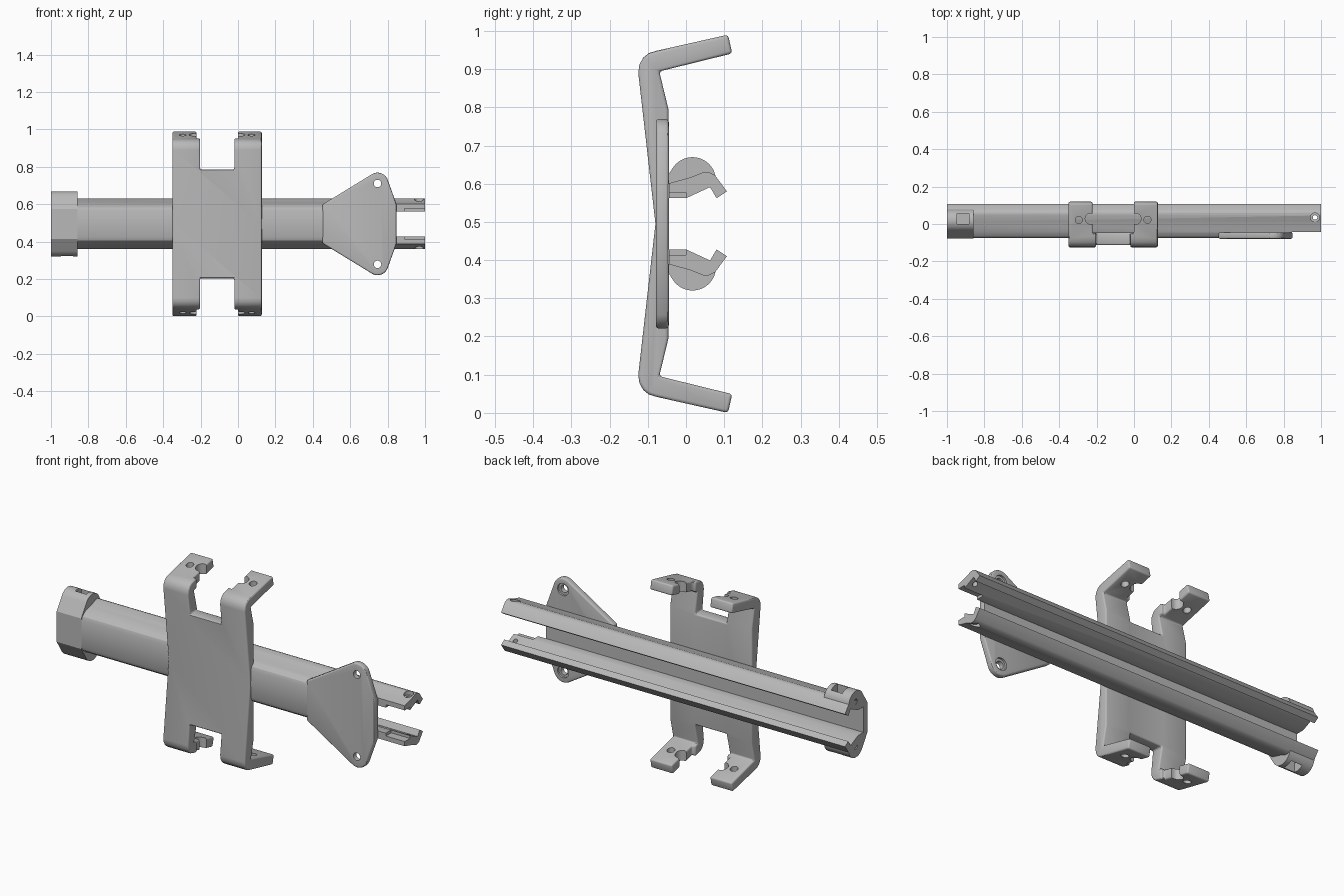
import bpy, math
from mathutils import Vector
from mathutils.geometry import convex_hull_2d

if "Cube" in bpy.data.objects:
    bpy.data.objects.remove(bpy.data.objects["Cube"], do_unlink=True)

MID = 0.495  # height of the mirror plane
grey = bpy.data.materials.new("plain grey plastic")
grey.use_nodes = True
grey.diffuse_color = (0.48, 0.48, 0.48, 1)
grey.node_tree.nodes["Principled BSDF"].inputs["Base Color"].default_value = grey.diffuse_color

ORDER = {"x": lambda a, b, t: (t, a, b), "y": lambda a, b, t: (a, t, b), "z": lambda a, b, t: (a, b, t)}


def prism(name, pts, axis, lo, hi):
    """Extrude a closed outline along an axis; z is measured from the mirror plane."""
    n = len(pts)
    verts = [ORDER[axis](a, b, t) for t in (lo, hi) for a, b in pts]
    faces = [list(range(n)), list(range(n, 2 * n))]
    faces += [(i, (i + 1) % n, n + (i + 1) % n, n + i) for i in range(n)]
    mesh = bpy.data.meshes.new(name)
    mesh.from_pydata(verts, [], faces)
    obj = bpy.data.objects.new(name, mesh)
    bpy.context.collection.objects.link(obj)
    obj.location.z = MID
    bpy.ops.object.select_all(action="DESELECT")
    bpy.context.view_layer.objects.active = obj
    obj.select_set(True)
    bpy.ops.object.mode_set(mode="EDIT")
    bpy.ops.mesh.select_all(action="SELECT")
    bpy.ops.mesh.normals_make_consistent(inside=False)
    bpy.ops.object.mode_set(mode="OBJECT")
    mesh.materials.append(grey)
    return obj


def circle(a, b, r, n=32):
    return [(a + r * math.cos(2 * math.pi * i / n), b + r * math.sin(2 * math.pi * i / n)) for i in range(n)]


def rect(a0, a1, b0, b1):
    return [(a0, b0), (a1, b0), (a1, b1), (a0, b1)]


def hull(pts):
    return [pts[i] for i in convex_hull_2d([Vector(p) for p in pts])]


def mirrored(half):
    """Close a half outline by reflecting it across the mirror plane."""
    return half + [(a, -b) for a, b in reversed(half)]


def apply(obj, mod):
    bpy.ops.object.select_all(action="DESELECT")
    bpy.context.view_layer.objects.active = obj
    obj.select_set(True)
    bpy.ops.object.modifier_apply(modifier=mod.name)


def cut(obj, pts, axis, lo, hi):
    tool = prism("cutter", pts, axis, lo, hi)
    tool.hide_render = True
    bpy.context.view_layer.update()
    mod = obj.modifiers.new("cut", "BOOLEAN")
    mod.operation, mod.solver, mod.object = "DIFFERENCE", "EXACT", tool
    apply(obj, mod)
    bpy.data.objects.remove(tool, do_unlink=True)


def cut_pair(obj, pts, lo, hi):
    """Cut the same vertical pocket from above and below."""
    cut(obj, pts, "z", lo, hi)
    cut(obj, pts, "z", -hi, -lo)


def round_edges(obj, width):
    mod = obj.modifiers.new("round", "BEVEL")
    mod.width, mod.segments, mod.limit_method = width, 3, "ANGLE"
    mod.angle_limit = math.radians(40)
    apply(obj, mod)


def finish(obj):
    bpy.ops.object.select_all(action="DESELECT")
    bpy.context.view_layer.objects.active = obj
    obj.select_set(True)
    bpy.ops.object.shade_smooth_by_angle(angle=math.radians(30))


# Channel rail, open at the back
inner = [(0.08, 0.067), (0.063, 0.096), (0, 0.067), (-0.044, 0.067)]
outer = [(-0.075, 0.07), (-0.068, 0.088), (-0.045, 0.106), (0.01, 0.121), (0.045, 0.135),
         (0.06, 0.135), (0.076, 0.127), (0.107, 0.085)]
top = outer + inner
n = len(outer)
loop = [(a, -b) for a, b in reversed(outer)] + outer + inner + [(a, -b) for a, b in reversed(inner)]
rail = prism("channel_rail", loop, "x", -0.999, 1)
cut(rail, rect(0.845, 1.1, -0.2, -0.044), "z", -0.3, 0.3)        # open fork at the end
cut(rail, rect(0.89, 1.1, -0.2, 0), "z", -0.082, 0.082)          # thinned fork tips
cut_pair(rail, circle(0.968, 0.035, 0.012), 0.03, 0.3)           # screw holes
cut_pair(rail, circle(0.968, 0.035, 0.024), 0.113, 0.3)          # countersinks
pocket = rect(-0.947, -0.882, 0, 0.055)
cut_pair(rail, pocket, 0.115, 0.3)
finish(rail)

# Thick end collar with nut pockets and end screw holes
lobes = circle(0.017, 0.113, 0.0615, 48) + circle(0.017, -0.113, 0.0615, 48)
collar = prism("end_collar", hull(lobes + mirrored([(-0.077, 0.08)])), "x", -1, -0.857)
opening = mirrored([(0.2, 0.067)] + inner)
cut(collar, opening, "x", -1.1, -0.8)
cut_pair(collar, pocket, 0.115, 0.3)
for s in (1, -1):
    cut(collar, circle(0.02, s * 0.118, 0.014), "x", -1.1, -0.9)
finish(collar)

# Clamp bracket: bent profile, notched into four hooked legs
half = [(-0.08, 0), (-0.125, 0.395), (-0.122, 0.417), (-0.112, 0.435), (-0.097, 0.447), (-0.077, 0.453),
        (0.11, 0.495), (0.121, 0.446), (-0.07, 0.399), (-0.046, 0.30)]
profile = half + [(a, -b) for a, b in reversed(half[1:])]
bracket = prism("clamp_bracket", profile, "x", -0.35, 0.127)
cut_pair(bracket, rect(-0.203, -0.02, -0.3, 0.3), 0.291, 0.6)
cut_pair(bracket, rect(-0.222, -0.001, -0.05, 0.3), 0.35, 0.6)
round_edges(bracket, 0.011)
slot = hull(circle(-0.232, 0.028, 0.029) + circle(0.009, 0.028, 0.029))
cut_pair(bracket, slot, 0.35, 0.6)
for x in (-0.295, 0.072):
    cut_pair(bracket, circle(x, 0.022, 0.019), 0.35, 0.6)
finish(bracket)

# Diamond-shaped mounting flange with two screw holes
corners = mirrored([(0.452, 0.104), (0.848, 0.104)])
lugs = circle(0.746, 0.216, 0.058, 48) + circle(0.746, -0.216, 0.058, 48)
flange = prism("mounting_flange", hull(corners + lugs), "y", -0.079, -0.045)
round_edges(flange, 0.008)
for s in (1, -1):
    cut(flange, circle(0.746, s * 0.216, 0.02), "y", -0.2, 0.1)
    cut(flange, circle(0.746, s * 0.216, 0.032), "y", -0.055, 0.1)
finish(flange)
